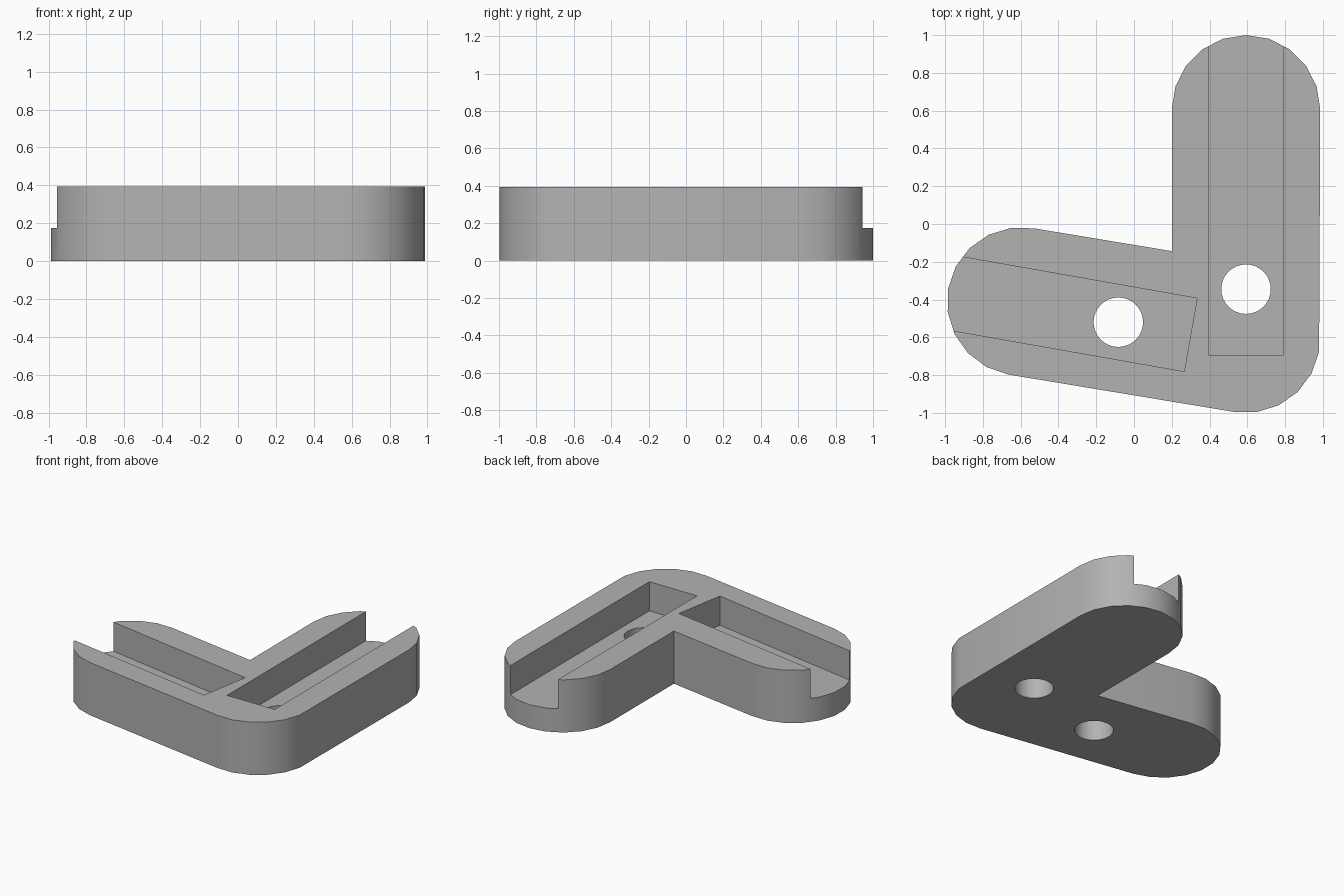
import bpy
import bmesh
import math
from mathutils import Matrix, Vector

if "Cube" in bpy.data.objects:
    bpy.data.objects.remove(bpy.data.objects["Cube"], do_unlink=True)

HEIGHT = 0.393
FLOOR = 0.175
RADIUS = 0.393
TILT = -10            # slant of the side arm, degrees
CORNER = Vector((0.593, -0.607))
BACK_END = Vector((0.593, 0.607))
SIDE_END = Vector((-0.597, -0.41))


def prism(name, outline, bottom, top):
    """Extrude a flat outline between two heights."""
    bm = bmesh.new()
    face = bm.faces.new([bm.verts.new((x, y, bottom)) for x, y in outline])
    result = bmesh.ops.extrude_face_region(bm, geom=[face])
    moved = [v for v in result["geom"] if isinstance(v, bmesh.types.BMVert)]
    bmesh.ops.translate(bm, verts=moved, vec=(0, 0, top - bottom))
    bmesh.ops.recalc_face_normals(bm, faces=bm.faces)
    mesh = bpy.data.meshes.new(name)
    bm.to_mesh(mesh)
    bm.free()
    obj = bpy.data.objects.new(name, mesh)
    bpy.context.collection.objects.link(obj)
    return obj


def arc(centre, radius, start, steps, step=18):
    """Points on an arc, angles in degrees."""
    angles = [math.radians(start + step * i) for i in range(steps + 1)]
    return [centre + radius * Vector((math.cos(a), math.sin(a))) for a in angles]


def slot(name, end, length, width, angle):
    """Open-ended channel running from its closed end along an angle."""
    turn = Matrix.Rotation(math.radians(angle), 2)
    corners = [(0, -width / 2), (length, -width / 2), (length, width / 2), (0, width / 2)]
    return prism(name, [end + turn @ Vector(c) for c in corners], FLOOR, HEIGHT + 0.2)


def hole(name, centre):
    return prism(name, arc(Vector(centre), 0.131, 0, 31, 360 / 32), -0.2, HEIGHT)


# Body outline: rounded back arm, rounded side arm, rounded outer corner
side_cap = arc(SIDE_END, RADIUS, 90 + TILT, 10)
corner_cap = arc(CORNER, RADIUS, 270 + TILT, 5)
slope = (corner_cap[0] - side_cap[-1])
start = side_cap[0]
inner_x = CORNER.x - RADIUS
inner = Vector((inner_x, start.y + (inner_x - start.x) * slope.y / slope.x))
outline = arc(BACK_END, RADIUS, 0, 10) + [inner] + side_cap + corner_cap
bracket = prism("corner_bracket", outline, 0, HEIGHT)

# Channels and screw holes
cutters = [
    slot("back_slot_cutter", Vector((0.593, -0.695)), 2.2, 0.393, 90),
    slot("side_slot_cutter", Vector((0.3, -0.587)), 2.0, 0.393, 180 + TILT),
    hole("back_hole_cutter", (0.593, -0.345)),
    hole("side_hole_cutter", (-0.083, -0.52)),
]
bpy.context.view_layer.objects.active = bracket
for cutter in cutters:
    cutter.hide_render = True
    mod = bracket.modifiers.new("cut", "BOOLEAN")
    mod.operation = "DIFFERENCE"
    mod.solver = "EXACT"
    mod.object = cutter
    bpy.ops.object.modifier_apply(modifier=mod.name)
    bpy.data.objects.remove(cutter, do_unlink=True)

# Plain grey finish
grey = bpy.data.materials.new("plain_grey")
grey.use_nodes = True
colour = (0.45, 0.45, 0.45, 1)
grey.diffuse_color = colour
grey.node_tree.nodes["Principled BSDF"].inputs["Base Color"].default_value = colour
bracket.data.materials.clear()
bracket.data.materials.append(grey)

# Smooth rounded ends, sharp edges elsewhere
bpy.ops.object.select_all(action="DESELECT")
bracket.select_set(True)
bpy.ops.object.shade_smooth_by_angle(angle=math.radians(30))
